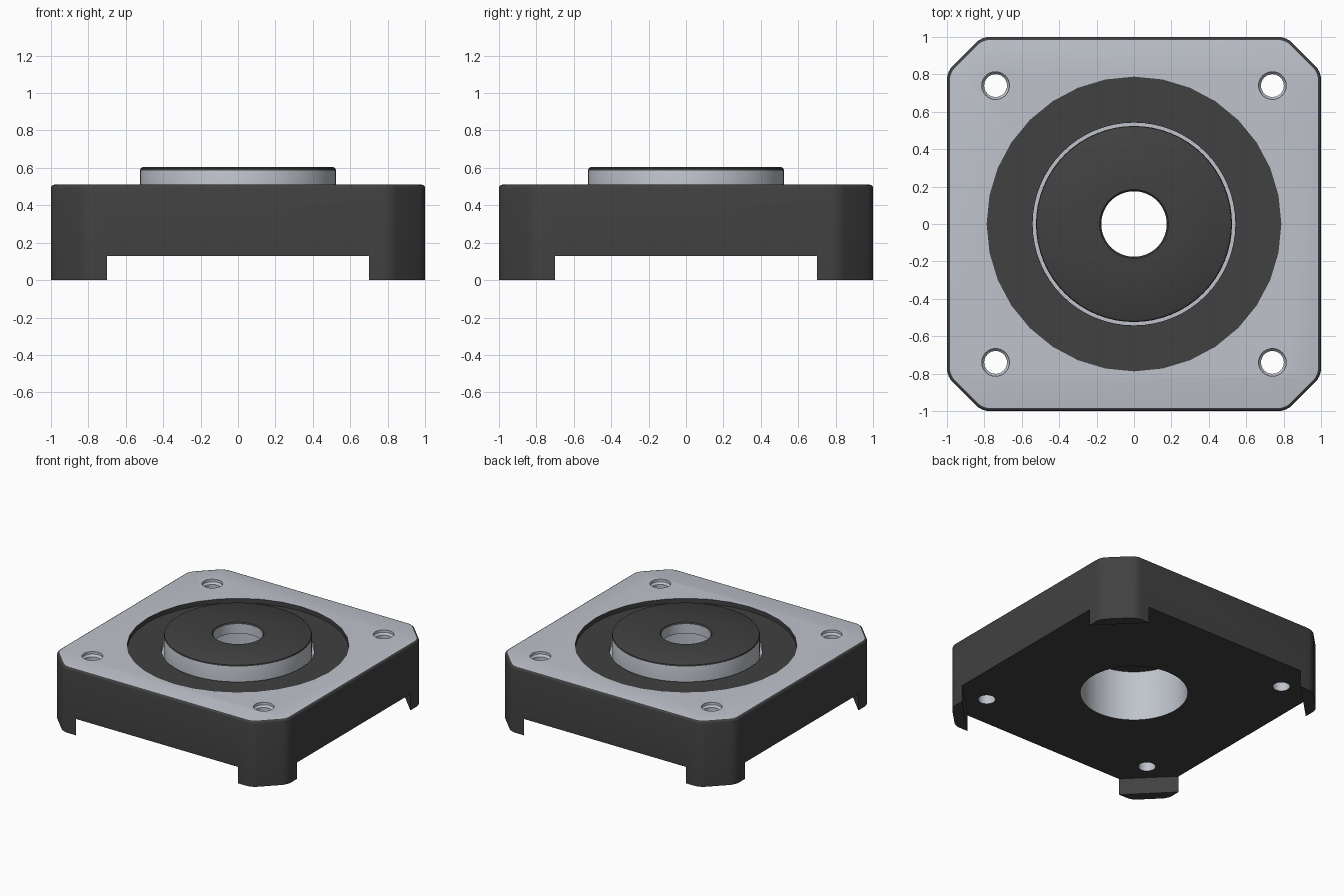
import bpy, bmesh, math

if "Cube" in bpy.data.objects:
    bpy.data.objects.remove(bpy.data.objects["Cube"])

DARK, GREY = 0, 1


def material(name, rgb):
    m = bpy.data.materials.new(name)
    m.diffuse_color = (*rgb, 1)
    m.use_nodes = True
    m.node_tree.nodes["Principled BSDF"].inputs["Base Color"].default_value = m.diffuse_color
    return m


MATS = [material("charcoal", (0.052, 0.052, 0.052)),
        material("light steel", (0.52, 0.55, 0.60))]


def make(name, bm):
    me = bpy.data.meshes.new(name)
    bm.to_mesh(me)
    bm.free()
    for m in MATS:
        me.materials.append(m)
    ob = bpy.data.objects.new(name, me)
    bpy.context.collection.objects.link(ob)
    return ob


def octagon(a, b):
    """Square of half size a with 45 degree corners starting at b."""
    return [(a, -b), (a, b), (b, a), (-b, a), (-a, b), (-a, -b), (-b, -a), (b, -a)]


def prism(pts, z0, z1):
    bm = bmesh.new()
    face = bm.faces.new([bm.verts.new((x, y, z0)) for x, y in pts])
    new = bmesh.ops.extrude_face_region(bm, geom=[face])["geom"]
    for v in new:
        if isinstance(v, bmesh.types.BMVert):
            v.co.z = z1
    bmesh.ops.recalc_face_normals(bm, faces=bm.faces[:])
    return bm


def lathe(name, profile, colours, n=64, at=(0, 0)):
    """Revolve (r, z) points; colours has one entry per profile segment."""
    bm = bmesh.new()
    rings = []
    for r, z in profile:
        if r == 0:
            rings.append([bm.verts.new((at[0], at[1], z))] * n)
        else:
            rings.append([bm.verts.new((at[0] + r * math.cos(math.tau * i / n),
                                        at[1] + r * math.sin(math.tau * i / n), z))
                          for i in range(n)])
    for k, (a, b) in enumerate(zip(rings, rings[1:])):
        for i in range(n):
            j = (i + 1) % n
            quad = list(dict.fromkeys([a[i], a[j], b[j], b[i]]))
            bm.faces.new(quad).material_index = colours[k]
    bmesh.ops.recalc_face_normals(bm, faces=bm.faces[:])
    return make(name, bm)


def cut(target, cutter):
    mod = target.modifiers.new("cut", 'BOOLEAN')
    mod.operation = 'DIFFERENCE'
    mod.solver = 'EXACT'
    mod.object = cutter
    bpy.context.view_layer.objects.active = target
    bpy.ops.object.modifier_apply(modifier=mod.name)
    bpy.data.objects.remove(cutter)


def smooth(ob, angle=32):
    bpy.ops.object.select_all(action='DESELECT')
    ob.select_set(True)
    bpy.context.view_layer.objects.active = ob
    bpy.ops.object.shade_smooth_by_angle(angle=math.radians(angle))


# Housing block: rounded vertical corners, softened top edge, steel top face
TOP = 0.51
bm = prism(octagon(1.0, 0.815), 0, TOP)
upright = [e for e in bm.edges if abs(e.verts[0].co.z - e.verts[1].co.z) > 0.1]
bmesh.ops.bevel(bm, geom=upright, offset=0.04, segments=4, profile=0.5, affect='EDGES')
rim = [e for e in bm.edges if all(v.co.z > TOP - 0.001 for v in e.verts)]
bmesh.ops.bevel(bm, geom=rim, offset=0.016, segments=3, profile=0.5, affect='EDGES')
for f in bm.faces:
    f.material_index = GREY if f.normal.z > 0.99 else DARK
housing = make("housing", bm)

# Undercut that leaves the four corner feet
cut(housing, make("foot_cutter", prism(octagon(1.2, 0.5), -0.2, 0.128)))

# Shallow round recess, groove around the boss, and bore through the base
cut(housing, lathe("recess_cutter", [(0, 0.475), (0.785, 0.475), (0.785, 0.7), (0, 0.7)],
                   [DARK] * 3, n=32))
cut(housing, lathe("groove_cutter", [(0, 0.44), (0.542, 0.44), (0.542, 0.7), (0, 0.7)],
                   [GREY] * 3))
cut(housing, lathe("bore_cutter", [(0, 0), (0.38, 0), (0.38, 0.6), (0, 0.6)], [GREY] * 3))

# Countersunk screw holes
for sx in (-1, 1):
    for sy in (-1, 1):
        cut(housing, lathe("screw_hole_cutter",
                           [(0, 0), (0.061, 0), (0.061, 0.475), (0.074, 0.49),
                            (0.074, 0.7), (0, 0.7)],
                           [GREY] * 5, n=32, at=(sx * 0.74, sy * 0.74)))
smooth(housing)

# Raised hollow boss with a dark cap and centre hole
boss = lathe("boss",
             [(0.38, 0.44), (0.524, 0.44), (0.524, 0.587), (0.521, 0.597), (0.510, 0.604),
              (0.184, 0.604), (0.176, 0.596), (0.175, 0.52), (0.38, 0.52), (0.38, 0.44)],
             [GREY, GREY, DARK, DARK, DARK, DARK, GREY, DARK, GREY])
bm = bmesh.new()
bm.from_mesh(boss.data)
bmesh.ops.remove_doubles(bm, verts=bm.verts[:], dist=1e-5)
bmesh.ops.recalc_face_normals(bm, faces=bm.faces[:])
bm.to_mesh(boss.data)
bm.free()
smooth(boss, 40)
